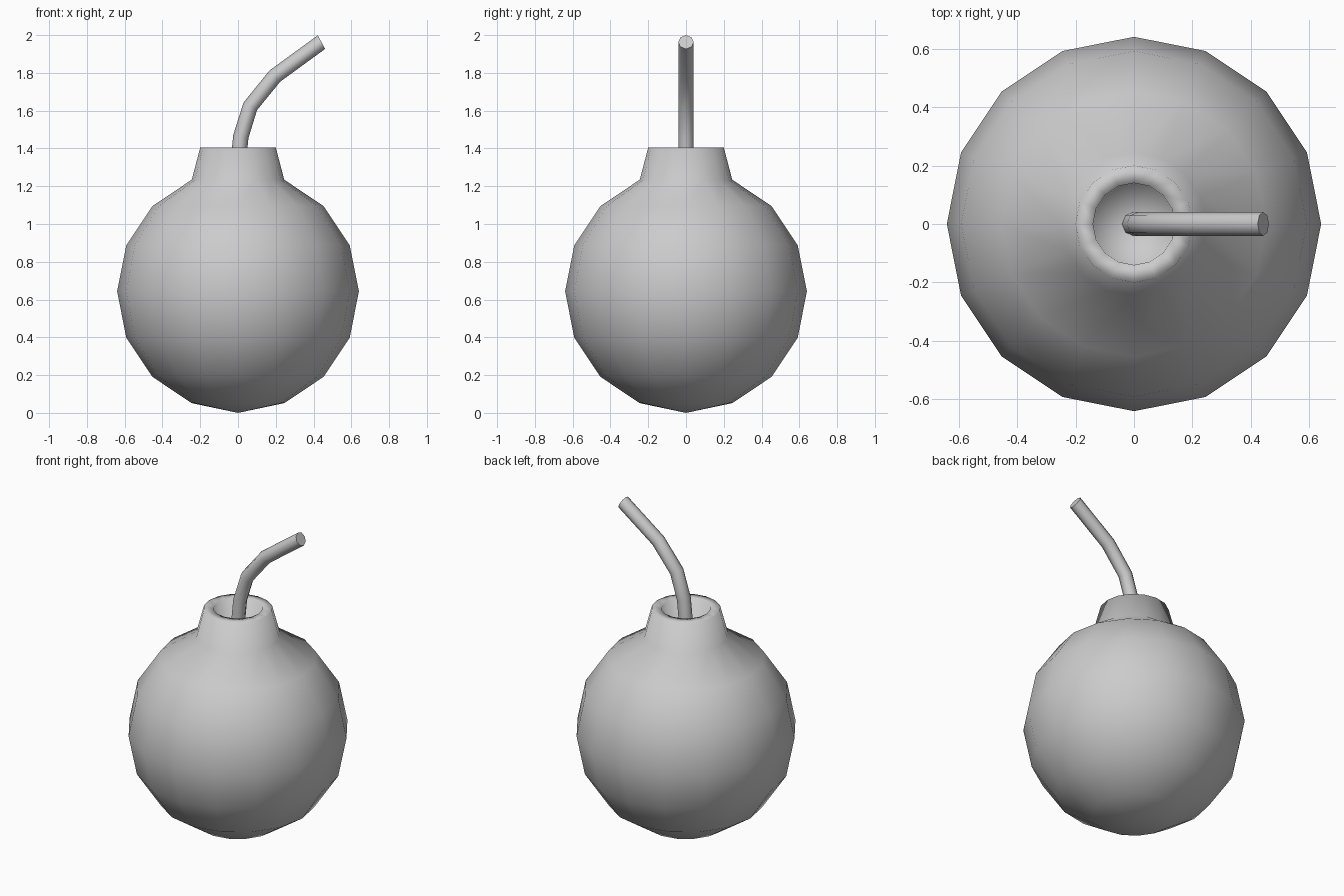
import bpy, bmesh, math
from mathutils import Vector

if "Cube" in bpy.data.objects:
    bpy.data.objects.remove(bpy.data.objects["Cube"])

SEG = 16
R = 0.64


def finish(name, bm, smooth_angle=None):
    bmesh.ops.recalc_face_normals(bm, faces=bm.faces)
    mesh = bpy.data.meshes.new(name)
    bm.to_mesh(mesh)
    bm.free()
    obj = bpy.data.objects.new(name, mesh)
    bpy.context.collection.objects.link(obj)
    bpy.context.view_layer.objects.active = obj
    obj.select_set(True)
    if smooth_angle:
        bpy.ops.object.shade_smooth_by_angle(angle=smooth_angle)
    else:
        bpy.ops.object.shade_smooth()
    obj.select_set(False)
    return obj


def bridge(bm, rings):
    for a, b in zip(rings, rings[1:]):
        n = len(a)
        for i in range(n):
            j = (i + 1) % n
            bm.faces.new((a[i], a[j], b[j], b[i]))


def fan(bm, ring, point):
    c = bm.verts.new(point)
    for i in range(len(ring)):
        bm.faces.new((ring[i], ring[(i + 1) % len(ring)], c))


# Round body with neck and recessed socket, revolved from a profile
profile = [(R * math.sin(k * math.pi / 8), R - R * math.cos(k * math.pi / 8) + 0.003)
           for k in range(1, 8)]
profile += [(0.2, 1.405), (0.14, 1.405), (0.138, 1.31)]
bm = bmesh.new()
rings = [[bm.verts.new((r * math.cos(2 * math.pi * i / SEG),
                        r * math.sin(2 * math.pi * i / SEG), z))
          for i in range(SEG)] for r, z in profile]
bridge(bm, rings)
fan(bm, rings[0], (0, 0, 0))
fan(bm, rings[-1], (0, 0, 1.31))
finish("bomb_body", bm)

# Bent fuse: 8-sided rings along a path in the xz plane (x, z, lean from vertical)
path = [(0.0, 1.31, 5), (0.015, 1.463, 12), (0.065, 1.623, 29),
        (0.195, 1.783, 46), (0.442, 1.963, 62)]
bm = bmesh.new()
rings = []
for x, z, lean in path:
    a = math.radians(lean)
    side = Vector((math.cos(a), 0, -math.sin(a)))
    rings.append([bm.verts.new(Vector((x, 0, z))
                  + side * 0.041 * math.cos(i * math.pi / 4)
                  + Vector((0, 0.041 * math.sin(i * math.pi / 4), 0)))
                  for i in range(8)])
bridge(bm, rings)
bm.faces.new(rings[0])
bm.faces.new(rings[-1])
finish("fuse", bm, math.radians(50))
